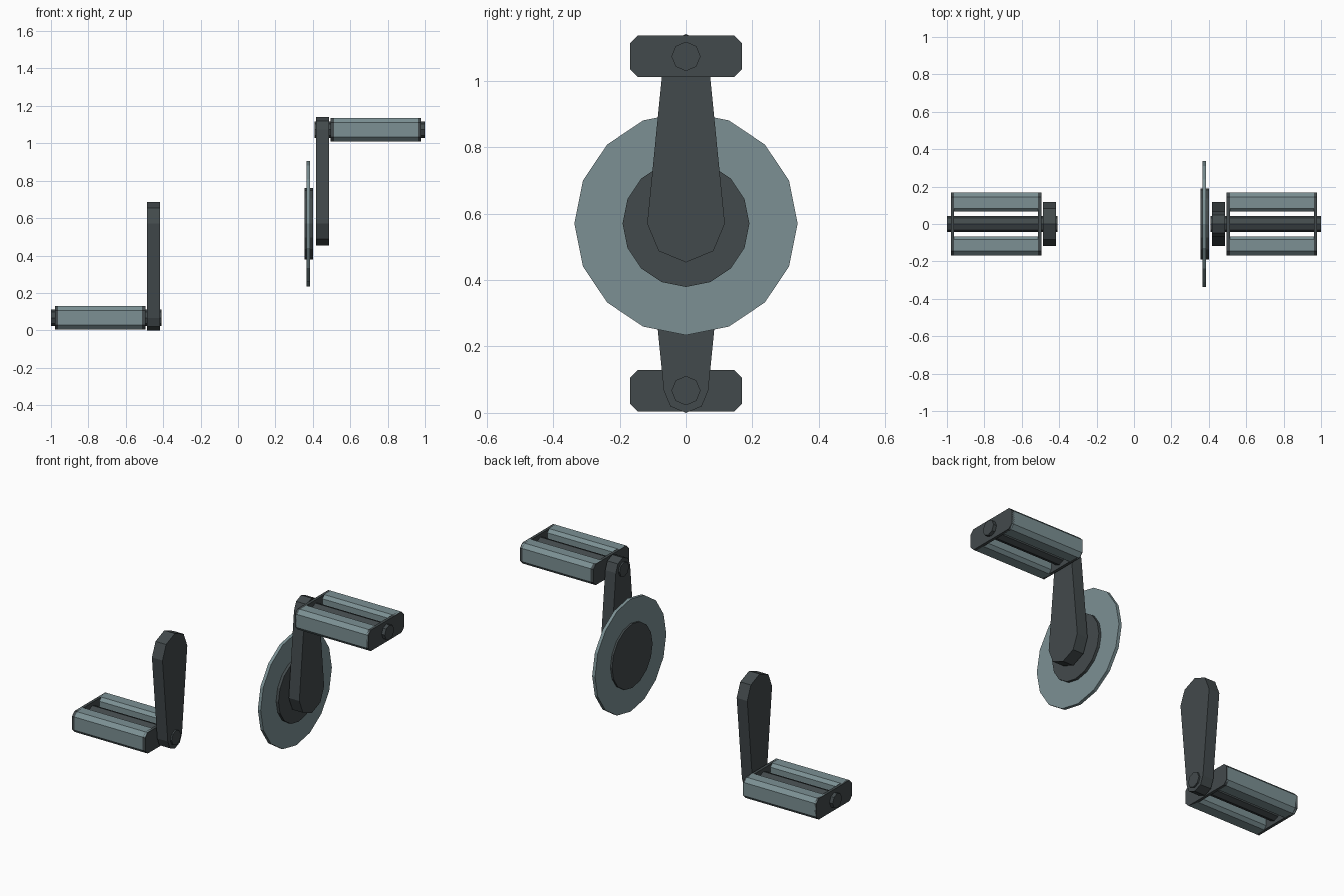
import bpy, bmesh, math

if "Cube" in bpy.data.objects:
    bpy.data.objects.remove(bpy.data.objects["Cube"])

AXIS_Z = 0.57      # bottom bracket height
THROW = 0.503      # crank length


def material(name, rgb):
    m = bpy.data.materials.new(name)
    m.diffuse_color = (*rgb, 1)
    m.use_nodes = True
    m.node_tree.nodes["Principled BSDF"].inputs["Base Color"].default_value = m.diffuse_color
    return m


DARK = material("dark_metal", (0.055, 0.068, 0.072))
TEAL = material("grey_teal", (0.20, 0.28, 0.295))


def prism(name, outline, x0, x1, mat):
    """Extrude a (y, z) outline along x from x0 to x1."""
    bm = bmesh.new()
    face = bm.faces.new([bm.verts.new((x0, y, z)) for y, z in outline])
    new = bmesh.ops.extrude_face_region(bm, geom=[face])["geom"]
    bmesh.ops.translate(bm, vec=(x1 - x0, 0, 0),
                        verts=[v for v in new if isinstance(v, bmesh.types.BMVert)])
    bmesh.ops.recalc_face_normals(bm, faces=bm.faces)
    me = bpy.data.meshes.new(name)
    bm.to_mesh(me)
    bm.free()
    me.materials.append(mat)
    ob = bpy.data.objects.new(name, me)
    bpy.context.collection.objects.link(ob)
    return ob


def arc(r, cz, n, start=0.0, sweep=math.tau, closed=True):
    steps = n if closed else n + 1
    return [(r * math.cos(start + sweep * i / n), cz + r * math.sin(start + sweep * i / n))
            for i in range(steps)]


def chamfered(y0, y1, cz, h, c0, c1):
    """Rectangle with cut corners: c0 on the y0 side, c1 on the y1 side."""
    return [(y0 + c0, cz - h), (y1 - c1, cz - h), (y1, cz - h + c1), (y1, cz + h - c1),
            (y1 - c1, cz + h), (y0 + c0, cz + h), (y0, cz + h - c0), (y0, cz - h + c0)]


# Chainring and its hub disc
prism("chainring", arc(0.336, AXIS_Z, 16), 0.366, 0.385, TEAL)
prism("chainring_hub", arc(0.191, AXIS_Z, 16), 0.355, 0.401, DARK)

# Crank, axle and pedal on each side: right one up, left one down
for side, s in (("right", 1), ("left", -1)):
    pz = AXIS_Z + s * THROW

    # Tapered arm with half-octagon ends
    big = arc(0.117, AXIS_Z, 4, math.pi if s > 0 else 0, math.pi, False)
    small = arc(0.067, pz, 4, 0 if s > 0 else math.pi, math.pi, False)
    prism(side + "_crank_arm", big + small, s * 0.417, s * 0.487, DARK)

    # Pedal axle
    prism(side + "_pedal_axle", arc(0.044, pz, 8), s * 0.408, s * 1.0, DARK)

    # Pedal end plates
    plate = chamfered(-0.168, 0.168, pz, 0.0625, 0.023, 0.023)
    prism(side + "_pedal_inner_plate", plate, s * 0.495, s * 0.512, DARK)
    prism(side + "_pedal_outer_plate", plate, s * 0.962, s * 0.979, DARK)

    # Pedal tread blocks, front and back
    for end, d in (("back", 1), ("front", -1)):
        block = [(d * y, z) for y, z in chamfered(0.066, 0.168, pz, 0.0625, 0.018, 0.023)]
        prism(f"{side}_pedal_{end}_tread", block, s * 0.499, s * 0.975, TEAL)
